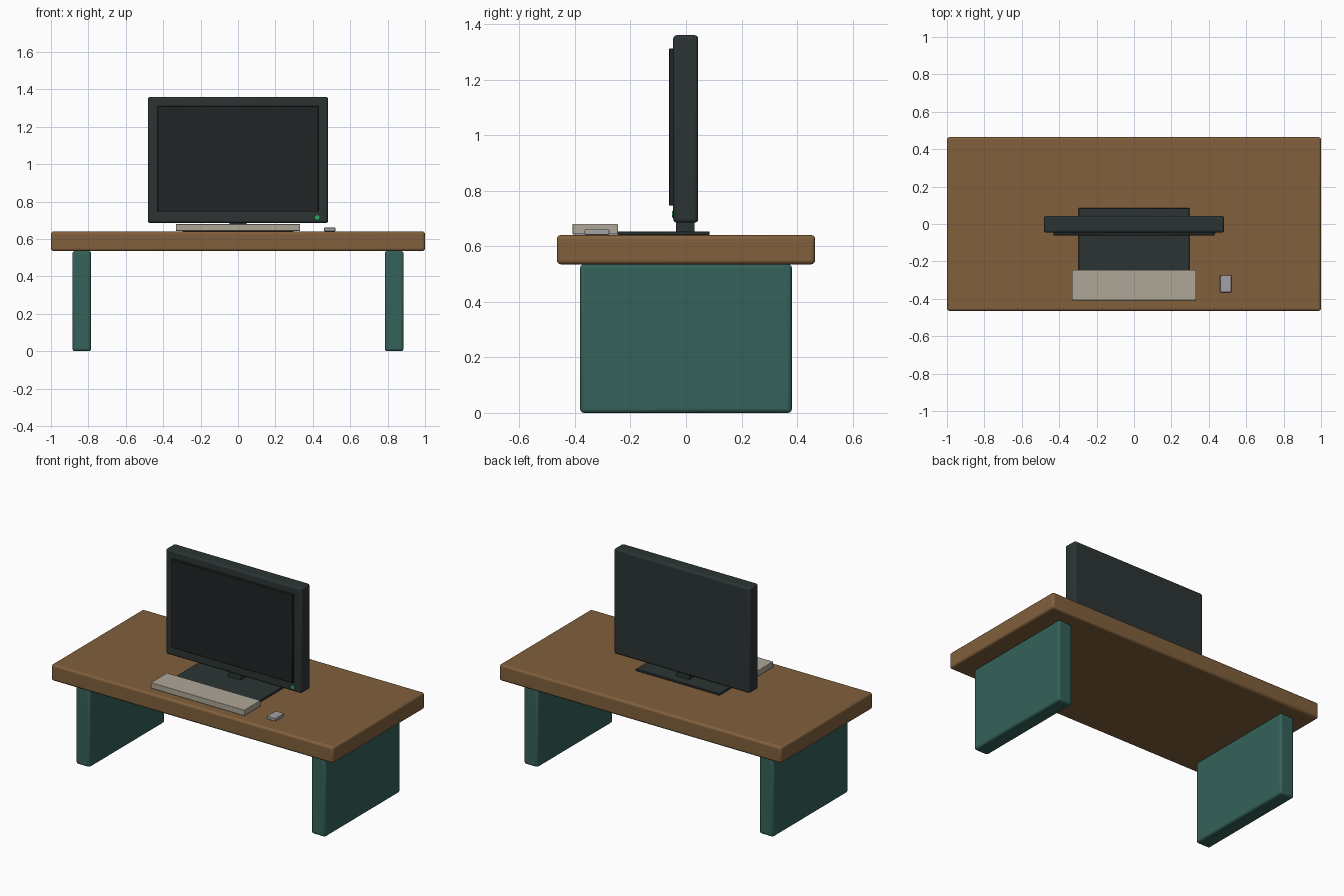
import bpy
import math

if "Cube" in bpy.data.objects:
    bpy.data.objects.remove(bpy.data.objects["Cube"])


def material(name, rgb):
    m = bpy.data.materials.new(name)
    m.diffuse_color = (*rgb, 1)
    m.use_nodes = True
    m.node_tree.nodes["Principled BSDF"].inputs["Base Color"].default_value = m.diffuse_color
    return m


wood = material("wood", (0.22, 0.115, 0.045))
teal = material("teal", (0.035, 0.12, 0.10))
dark = material("dark_plastic", (0.025, 0.034, 0.034))
black = material("screen_black", (0.015, 0.018, 0.019))
beige = material("beige_plastic", (0.42, 0.39, 0.31))
grey = material("grey_plastic", (0.36, 0.36, 0.36))
green = material("green_light", (0.02, 0.4, 0.12))


def box(name, x, y, z, mat, bevel=0.0, segments=3):
    """Box from (min, max) ranges with rounded edges."""
    ranges = (x, y, z)
    bpy.ops.mesh.primitive_cube_add(size=1, location=[(a + b) / 2 for a, b in ranges])
    o = bpy.context.object
    o.name = name
    o.scale = [b - a for a, b in ranges]
    bpy.ops.object.transform_apply(location=False, rotation=False, scale=True)
    o.data.materials.append(mat)
    if bevel:
        mod = o.modifiers.new("bevel", "BEVEL")
        mod.width = bevel
        mod.segments = segments
        bpy.ops.object.shade_smooth_by_angle(angle=math.radians(40))
    return o


# Desk
box("desk_top", (-1, 1), (-0.465, 0.465), (0.535, 0.64), wood, 0.014)
for side, x in (("left", (-0.885, -0.785)), ("right", (0.785, 0.885))):
    box(side + "_leg_panel", x, (-0.381, 0.381), (0, 0.536), teal, 0.014)

# Monitor
box("monitor_base", (-0.297, 0.297), (-0.247, 0.085), (0.64, 0.653), dark, 0.002, 1)
box("monitor_neck", (-0.045, 0.045), (-0.036, 0.03), (0.65, 0.69), dark)
box("monitor_housing", (-0.482, 0.482), (-0.046, 0.044), (0.685, 1.36), dark, 0.013)
box("monitor_screen", (-0.43, 0.43), (-0.062, -0.044), (0.746, 1.311), black, 0.002, 1)

# Power light
bpy.ops.mesh.primitive_cylinder_add(vertices=20, radius=0.012, depth=0.012,
                                    location=(0.424, -0.044, 0.715),
                                    rotation=(math.pi / 2, 0, 0))
light = bpy.context.object
light.name = "power_light"
light.data.materials.append(green)
bpy.ops.object.shade_smooth_by_angle(angle=math.radians(40))

# Keyboard and mouse
box("keyboard", (-0.332, 0.332), (-0.409, -0.245), (0.643, 0.68), beige, 0.003, 2)
box("mouse", (0.46, 0.521), (-0.365, -0.275), (0.641, 0.66), grey, 0.003, 2)
